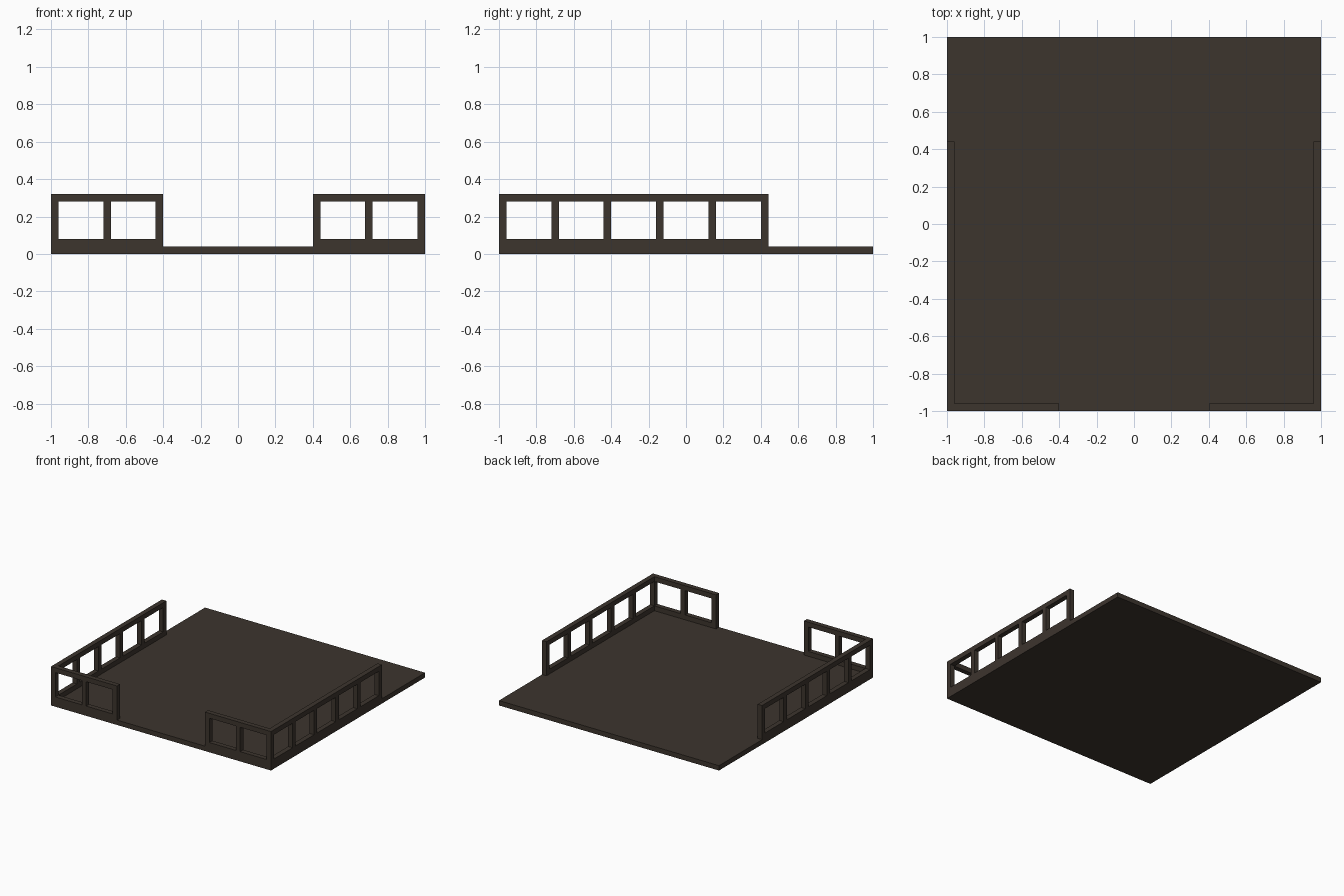
import bpy
import bmesh
from mathutils import Vector

if "Cube" in bpy.data.objects:
    bpy.data.objects.remove(bpy.data.objects["Cube"], do_unlink=True)

BAR = 0.04      # thickness of floor, rails and posts
BAY = 0.24      # clear width of each opening
RAIL_TOP = 0.32

wood = bpy.data.materials.new("dark_brown_wood")
wood.use_nodes = True
COLOUR = (0.046, 0.035, 0.027, 1)
wood.diffuse_color = COLOUR
bsdf = wood.node_tree.nodes["Principled BSDF"]
bsdf.inputs["Base Color"].default_value = COLOUR
bsdf.inputs["Roughness"].default_value = 0.9


def add_object(name, bm):
    mesh = bpy.data.meshes.new(name)
    bm.to_mesh(mesh)
    bm.free()
    mesh.materials.append(wood)
    obj = bpy.data.objects.new(name, mesh)
    bpy.context.collection.objects.link(obj)
    return obj


def railing(name, start, direction, bays, end_post):
    """Flat lattice of posts and rails, thickened and mirrored to both sides."""
    along = [0.0]
    for _ in range(bays):
        along += [along[-1] + BAR, along[-1] + BAR + BAY]
    if end_post:
        along.append(along[-1] + BAR)
    heights = [BAR, 2 * BAR, RAIL_TOP - BAR, RAIL_TOP]

    bm = bmesh.new()
    grid = [[bm.verts.new(start + direction * a + Vector((0, 0, h)))
             for h in heights] for a in along]
    for i in range(len(along) - 1):
        for j in range(len(heights) - 1):
            if i % 2 == 1 and j == 1:      # opening between posts and rails
                continue
            bm.faces.new((grid[i][j], grid[i + 1][j],
                          grid[i + 1][j + 1], grid[i][j + 1]))

    obj = add_object(name, bm)
    thick = obj.modifiers.new("thickness", 'SOLIDIFY')
    thick.thickness = BAR
    thick.offset = 0
    mirror = obj.modifiers.new("both_sides", 'MIRROR')
    mirror.use_axis[0] = True
    mirror.use_mirror_merge = False
    return obj


# Floor slab
bm = bmesh.new()
bmesh.ops.create_cube(bm, size=1)
bmesh.ops.scale(bm, vec=(2, 2, BAR), verts=bm.verts)
bmesh.ops.translate(bm, vec=(0, 0, BAR / 2), verts=bm.verts)
add_object("floor", bm)

# Side railings run back from the front corners
edge = 1 - BAR / 2
railing("side_railings", Vector((edge, -1, 0)), Vector((0, 1, 0)), 5, True)

# Front railings leave an entrance gap and meet the corner posts
railing("front_railings", Vector((0.4, -edge, 0)), Vector((1, 0, 0)), 2, False)
